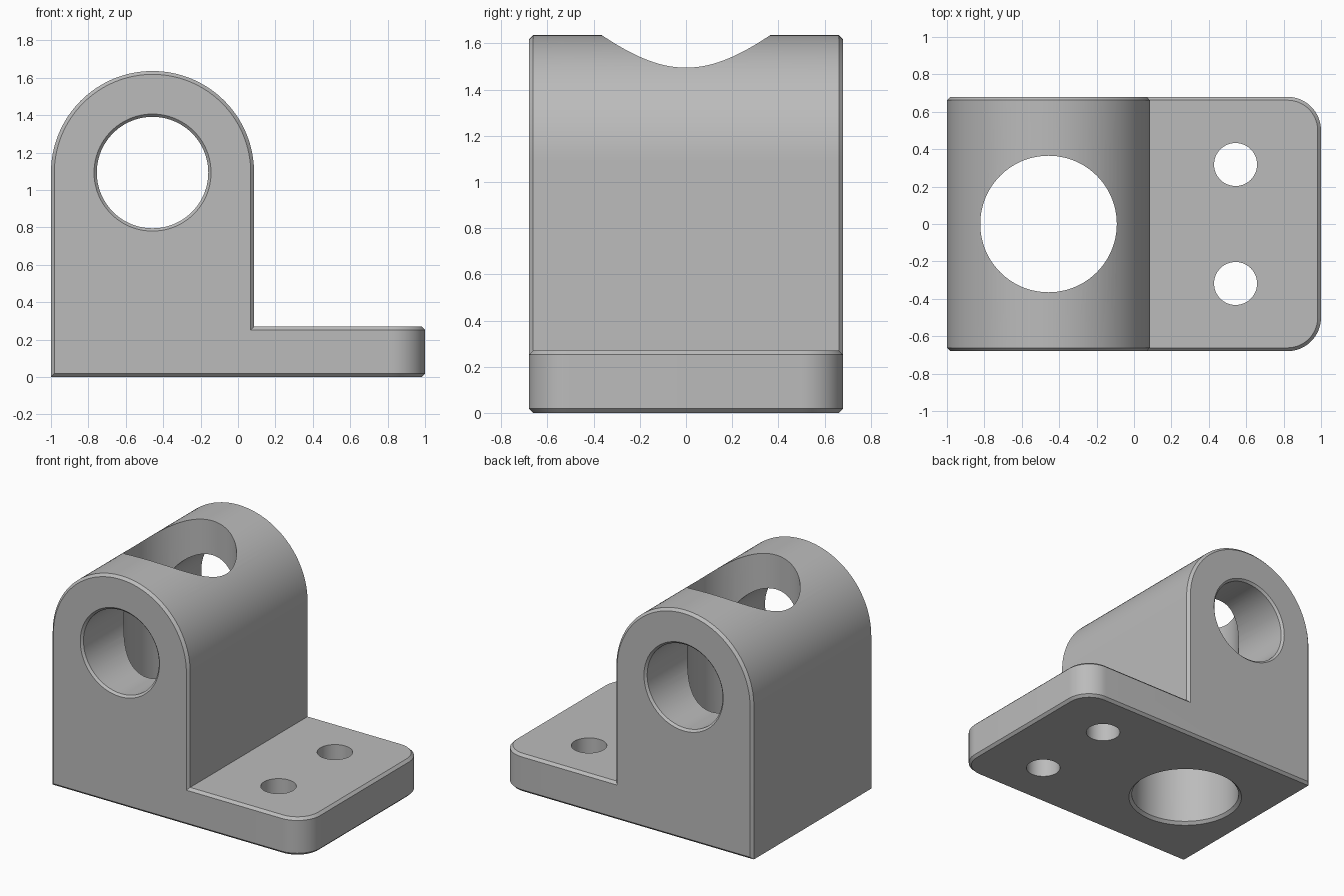
import bpy, bmesh, math
from mathutils import Matrix, Vector

cube = bpy.data.objects.get("Cube")
if cube:
    bpy.data.objects.remove(cube, do_unlink=True)

HALF_DEPTH = 0.68
WALL_X = 0.086            # inner face of the upright
AXIS_X, AXIS_Z = -0.457, 1.093
RADIUS = 0.543
BASE_TOP = 0.27
CHAMFER = 0.018

grey = bpy.data.materials.new("grey metal")
grey.use_nodes = True
colour = (0.5, 0.5, 0.5, 1)
grey.diffuse_color = colour
grey.node_tree.nodes["Principled BSDF"].inputs["Base Color"].default_value = colour


def add_object(name, bm):
    bmesh.ops.recalc_face_normals(bm, faces=bm.faces[:])
    mesh = bpy.data.meshes.new(name)
    bm.to_mesh(mesh)
    bm.free()
    obj = bpy.data.objects.new(name, mesh)
    bpy.context.collection.objects.link(obj)
    mesh.materials.append(grey)
    return obj


def lathe_cutter(name, profile, matrix, sides=96):
    """Solid of revolution about local z from (radius, height) pairs."""
    bm = bmesh.new()
    rings = []
    for r, h in profile:
        angles = [2 * math.pi * i / sides for i in range(sides)]
        rings.append([bm.verts.new((r * math.cos(a), r * math.sin(a), h)) for a in angles])
    for low, high in zip(rings, rings[1:]):
        for i in range(sides):
            j = (i + 1) % sides
            bm.faces.new((low[i], low[j], high[j], high[i]))
    bm.faces.new(rings[0][::-1])
    bm.faces.new(rings[-1])
    bm.transform(matrix)
    obj = add_object(name, bm)
    obj.hide_render = True
    return obj


# Bracket body: L-shaped side profile with a round top
profile = [(-1, 0), (1, 0), (1, BASE_TOP), (WALL_X, BASE_TOP)]
steps = 64
for i in range(steps + 1):
    a = math.pi * i / steps
    profile.append((AXIS_X + RADIUS * math.cos(a), AXIS_Z + RADIUS * math.sin(a)))
bm = bmesh.new()
face = bm.faces.new([bm.verts.new((x, -HALF_DEPTH, z)) for x, z in profile])
extruded = bmesh.ops.extrude_face_region(bm, geom=[face])["geom"]
bmesh.ops.translate(bm, vec=(0, 2 * HALF_DEPTH, 0),
                    verts=[g for g in extruded if isinstance(g, bmesh.types.BMVert)])
bmesh.ops.recalc_face_normals(bm, faces=bm.faces[:])

# Rounded corners of the foot
corners = [e for e in bm.edges if all(v.co.x > 0.99 for v in e.verts)
           and abs(e.verts[0].co.z - e.verts[1].co.z) > 0.1]
bmesh.ops.bevel(bm, geom=corners, offset=0.18, segments=16, profile=0.5,
                affect='EDGES', clamp_overlap=False)


# Small chamfer on outer rims, leaving the inner crease and left bottom edge sharp
def is_rim(edge):
    if len(edge.link_faces) != 2 or edge.calc_face_angle() < math.radians(30):
        return False
    p, q = (v.co for v in edge.verts)
    along_y = abs(p.x - q.x) < 1e-4 and abs(p.z - q.z) < 1e-4
    return not (along_y and p.x < WALL_X + 0.01)


bmesh.ops.bevel(bm, geom=[e for e in bm.edges if is_rim(e)], offset=CHAMFER,
                segments=1, affect='EDGES', clamp_overlap=False)
bracket = add_object("bracket_body", bm)

# Cross bore, chamfered at both ends
end, over = HALF_DEPTH, 0.05
cross = [(0.313 + over, -end - over), (0.313, -end), (0.298, -end + 0.015),
         (0.298, end - 0.015), (0.313, end), (0.313 + over, end + over)]
cutters = [lathe_cutter("cross_bore_cutter", cross,
                        Matrix.Translation((AXIS_X, 0, AXIS_Z)) @ Matrix.Rotation(math.pi / 2, 4, 'X'))]

# Upright bore, chamfered at the bottom
upright = [(0.385 + over, -over), (0.385, 0), (0.365, 0.02), (0.365, 2)]
cutters.append(lathe_cutter("upright_bore_cutter", upright, Matrix.Translation((AXIS_X, 0, 0))))

# Bolt holes in the foot
for y in (-0.318, 0.318):
    cutters.append(lathe_cutter("bolt_hole_cutter", [(0.115, -0.1), (0.115, 0.5)],
                                Matrix.Translation((0.543, y, 0)), 64))

bpy.ops.object.select_all(action='DESELECT')
bpy.context.view_layer.objects.active = bracket
bracket.select_set(True)
for cutter in cutters:
    mod = bracket.modifiers.new("cut", 'BOOLEAN')
    mod.operation = 'DIFFERENCE'
    mod.solver = 'EXACT'
    mod.object = cutter
    bpy.ops.object.modifier_apply(modifier=mod.name)
for cutter in cutters:
    bpy.data.objects.remove(cutter, do_unlink=True)
bpy.ops.object.shade_smooth_by_angle(angle=math.radians(30))
